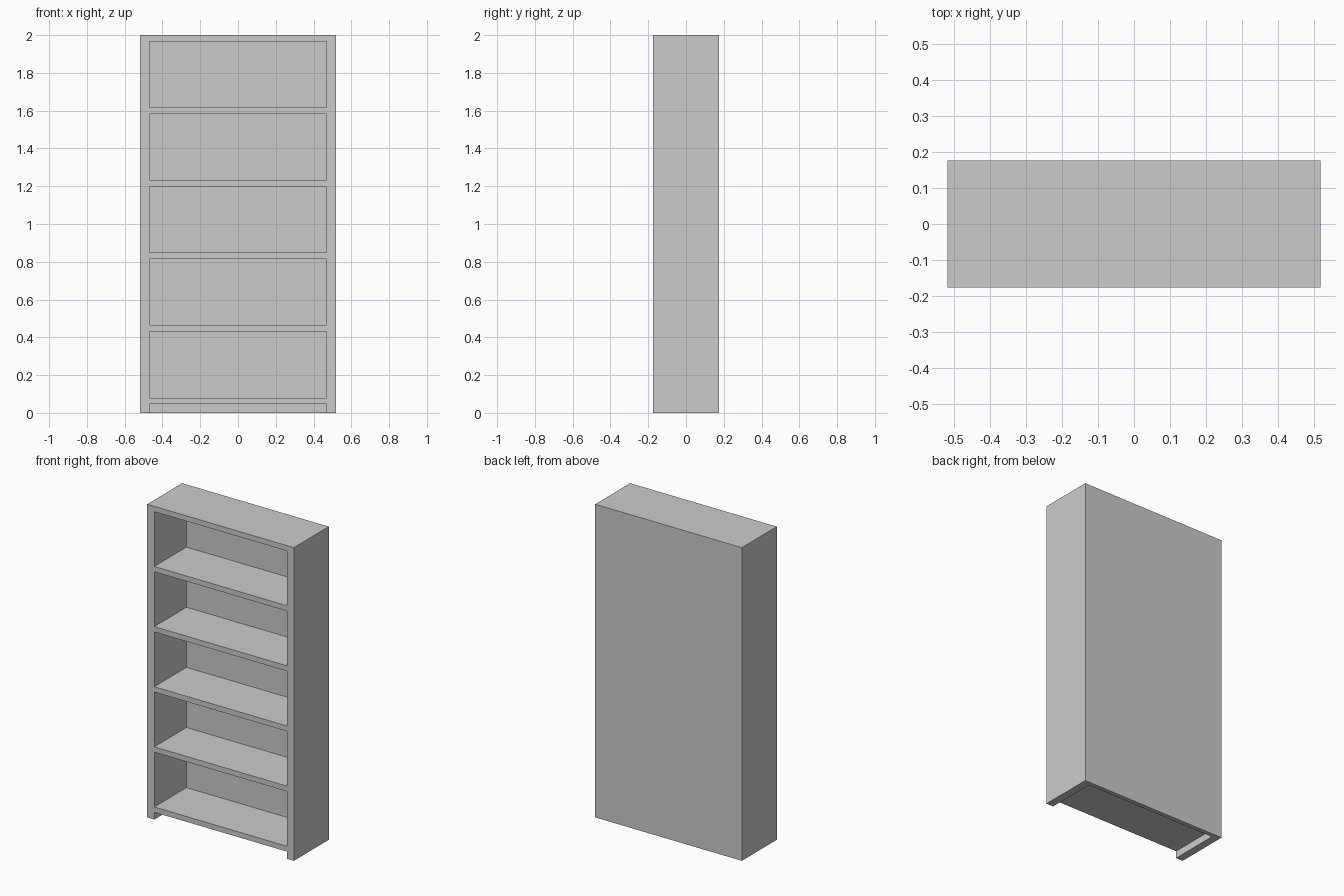
import bpy

if "Cube" in bpy.data.objects:
    bpy.data.objects.remove(bpy.data.objects["Cube"])

grey = bpy.data.materials.new("light_grey")
grey.diffuse_color = (0.6, 0.6, 0.6, 1)
grey.use_nodes = True
grey.node_tree.nodes["Principled BSDF"].inputs["Base Color"].default_value = grey.diffuse_color


def box(name, lo, hi):
    """Box between two opposite corners."""
    bpy.ops.mesh.primitive_cube_add(size=1, location=[(a + b) / 2 for a, b in zip(lo, hi)])
    ob = bpy.context.object
    ob.name = name
    ob.scale = [b - a for a, b in zip(lo, hi)]
    bpy.ops.object.transform_apply(location=False, rotation=False, scale=True)
    ob.data.materials.append(grey)
    return ob


HALF_W, INNER = 0.518, 0.468      # outer and inner half widths
FRONT, BACK = -0.176, 0.176
BACK_FACE = 0.148                 # front of the back panel
HEIGHT, THICK, PITCH = 2.0, 0.034, 0.384

# Back panel covers the full width
box("back_panel", (-HALF_W, BACK_FACE, 0), (HALF_W, BACK, HEIGHT))

# Side panels
box("left_side", (-HALF_W, FRONT, 0), (-INNER, BACK_FACE, HEIGHT))
box("right_side", (INNER, FRONT, 0), (HALF_W, BACK_FACE, HEIGHT))

# Six boards, from the top panel down to the bottom shelf
for i in range(6):
    top = HEIGHT - i * PITCH
    box("top_panel" if i == 0 else f"shelf_{i}",
        (-INNER, FRONT, top - THICK), (INNER, BACK_FACE, top))
